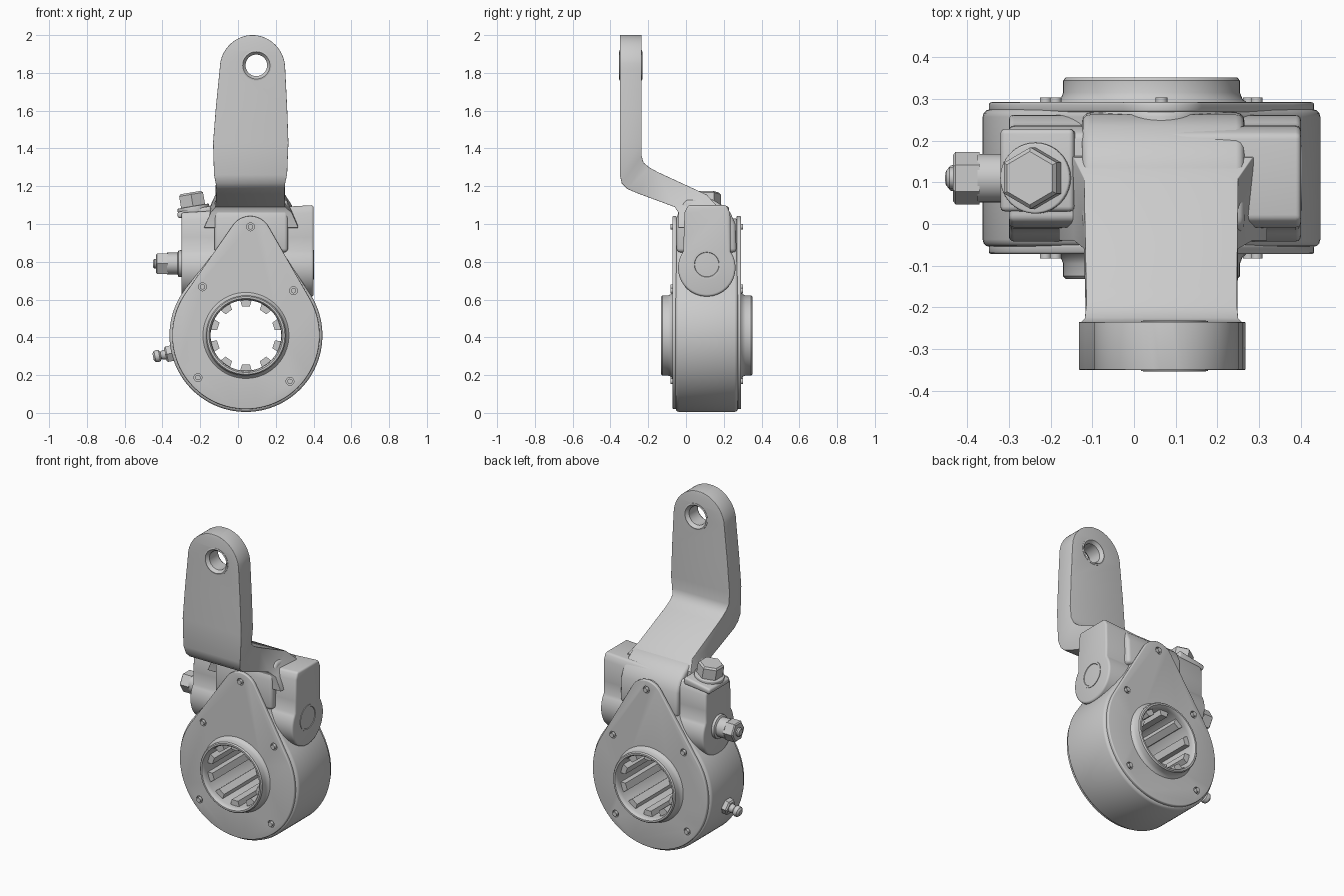
import bpy, bmesh, math
from mathutils import Vector, Matrix

if "Cube" in bpy.data.objects:
    bpy.data.objects.remove(bpy.data.objects["Cube"])

CX, CZ = 0.042, 0.41          # bore axis
WY, WZ = 0.11, 0.768          # worm shaft axis


def finish(name, bm, bevel=0, segs=3, angle=50):
    bmesh.ops.recalc_face_normals(bm, faces=bm.faces)
    me = bpy.data.meshes.new(name)
    bm.to_mesh(me)
    bm.free()
    ob = bpy.data.objects.new(name, me)
    bpy.context.collection.objects.link(ob)
    if bevel:
        m = ob.modifiers.new("bevel", 'BEVEL')
        m.width, m.segments = bevel, segs
        m.limit_method, m.angle_limit = 'ANGLE', math.radians(angle)
    return ob


def loft(name, sections, bevel=0, closed=False, **kw):
    """Skin a list of equal-length point rings."""
    bm = bmesh.new()
    rings = [[bm.verts.new(p) for p in s] for s in sections]
    n = len(rings[0])
    pairs = list(zip(rings, rings[1:])) + ([(rings[-1], rings[0])] if closed else [])
    for a, b in pairs:
        for i in range(n):
            j = (i + 1) % n
            bm.faces.new((a[i], a[j], b[j], b[i]))
    if not closed:
        bm.faces.new(rings[0])
        bm.faces.new(rings[-1])
    return finish(name, bm, bevel, **kw)


def prism(name, pts, axis, a, b, bevel=0, **kw):
    """Extrude a 2D outline: (x, z) along Y or (y, z) along X."""
    put = (lambda p, t: (p[0], t, p[1])) if axis == 'Y' else (lambda p, t: (t, p[0], p[1]))
    return loft(name, [[put(p, t) for p in pts] for t in (a, b)], bevel, **kw)


def lathe(name, prof, cx, cz, n=64):
    """Revolve a closed (radius, y) profile around a Y axis."""
    return loft(name, [[(cx + r * math.cos(math.tau * i / n), y, cz + r * math.sin(math.tau * i / n))
                        for i in range(n)] for r, y in prof], closed=True)


def rod(name, p, direction, steps, n=32, bevel=0):
    """Stepped rod: steps are (distance, radius) along a direction."""
    q = Vector(direction).to_track_quat('Z', 'Y')
    return loft(name, [[Vector(p) + q @ Vector((r * math.cos(math.tau * i / n),
                                               r * math.sin(math.tau * i / n), d))
                        for i in range(n)] for d, r in steps], bevel)


def arc(cx, cz, r, a0, a1, n):
    return [(cx + r * math.cos(a0 + (a1 - a0) * i / n), cz + r * math.sin(a0 + (a1 - a0) * i / n))
            for i in range(n + 1)]


def teardrop(R, r):
    """Outline around the big bore circle and the small top circle."""
    tx, tz = 0.065, 0.93
    d = Vector((tx - CX, tz - CZ))
    phi, off = math.atan2(d.y, d.x), math.acos((R - r) / d.length)
    return (arc(tx, tz, r, phi - off, phi + off, 20)
            + arc(CX, CZ, R, phi + off, phi + math.tau - off, 72))


def cut(ob, cutter):
    m = ob.modifiers.new("cut", 'BOOLEAN')
    m.operation, m.solver, m.object = 'DIFFERENCE', 'EXACT', cutter
    cutter.hide_render = True
    cutters.add(cutter)


cutters = set()
bore = rod("bore_cutter", (CX, -0.5, CZ), (0, 1, 0), [(0, 0.197), (1, 0.197)], 64)

# main teardrop casting
body = prism("housing_body", teardrop(0.405, 0.10), 'Y', -0.055, 0.275, 0.018)
cut(body, bore)

# front and back cover plates with rivet recesses
rivets = [(0.066, 0.985), (-0.188, 0.667), (0.294, 0.647), (-0.212, 0.187), (0.275, 0.167)]
for name, a, b, out in (("front_cover", -0.072, -0.05, -0.072), ("back_cover", 0.268, 0.292, 0.292)):
    plate = prism(name, teardrop(0.39, 0.112), 'Y', a, b, 0.006)
    cut(plate, bore)
    for x, z in rivets:
        cut(plate, rod("rivet_cutter", (x, out - 0.015, z), (0, 1, 0), [(0, 0.021), (0.03, 0.021)], 20))
        rod(name + "_rivet", (x, out - 0.011, z), (0, 1, 0), [(0, 0.014), (0.022, 0.014)], 16)

# hub sleeve with flared collars
lathe("hub_sleeve", [(0.187, -0.105), (0.19, -0.125), (0.196, -0.132), (0.206, -0.132), (0.212, -0.125),
                     (0.212, -0.095), (0.218, -0.08), (0.23, -0.07), (0.23, 0.29), (0.218, 0.30),
                     (0.212, 0.315), (0.212, 0.344), (0.206, 0.351), (0.196, 0.351), (0.19, 0.344),
                     (0.187, 0.325)], CX, CZ)
# internal spline teeth
for k in range(10):
    a = math.pi / 2 + k * math.tau / 10
    u, v = Vector((math.cos(a), math.sin(a))), Vector((-math.sin(a), math.cos(a)))
    c = Vector((CX, CZ))
    prism("spline_tooth", [c + u * r + v * w for r, w in
                           ((0.192, -0.032), (0.154, -0.021), (0.154, 0.021), (0.192, 0.032))],
          'Y', -0.09, 0.31)

# worm housing across the top: keyhole section, left shoulder slightly lower
key = (arc(WY, WZ, 0.152, math.radians(145), math.radians(395), 40)
       + [(0.236, 0.93), (0.234, 1.06), (0.215, 1.10), (0.01, 1.10), (-0.008, 1.06), (-0.012, 0.93)])
worm = prism("worm_housing", key, 'X', -0.30, 0.40, 0.012, angle=60)
for v in worm.data.vertices:
    if v.co.x < 0 and v.co.z > 1:
        v.co.z -= 0.04
cut(worm, bore)
# end plug ring on the right
rod("worm_plug", (0.39, WY, 0.785), (1, 0, 0), [(0, 0.078), (0.013, 0.078), (0.013, 0.066),
                                                 (0.007, 0.062), (0.007, 0.01)], 40)

# neck joining the arm to the body
prism("neck", [(0.268, 0.85), (0.262, 1.0), (0.235, 1.06), (0.19, 1.10), (0.14, 1.13), (0.0, 1.13),
               (-0.035, 1.08), (-0.05, 1.03), (-0.05, 0.85)], 'X', -0.125, 0.265, 0.02)

# cranked lever arm: front y,z / back y,z / left x, right x
rows = [(-0.04, 0.98, 0.17, 0.98, -0.18, 0.32), (-0.04, 1.06, 0.16, 1.10, -0.145, 0.285),
        (-0.06, 1.09, 0.11, 1.155, -0.12, 0.25), (-0.25, 1.16, -0.15, 1.275, -0.115, 0.247),
        (-0.31, 1.185, -0.195, 1.30, -0.115, 0.247), (-0.34, 1.215, -0.225, 1.325, -0.118, 0.25),
        (-0.35, 1.26, -0.235, 1.36, -0.127, 0.26)]
rows += [(-0.35, z, -0.235, z, l, r) for z, l, r in
         ((1.43, -0.132, 0.267), (1.62, -0.117, 0.26), (1.82, -0.097, 0.25))]
for d in range(10, 86, 5):
    t = math.radians(d)
    z, w = 1.82 + 0.18 * math.sin(t), 0.1735 * math.cos(t)
    rows.append((-0.35, z, -0.235, z, 0.0765 - w, 0.0765 + w))
arm = loft("lever_arm", [[(l, a, b), (r, a, b), (r, c, d), (l, c, d)] for a, b, c, d, l, r in rows], 0.018)
cut(arm, rod("pin_hole_cutter", (0.097, -0.6, 1.84), (0, 1, 0), [(0, 0.072), (0.6, 0.072)], 48))
# clevis pin bushing
lathe("pin_bushing", [(0.08, -0.352), (0.072, -0.354), (0.057, -0.335), (0.057, -0.25),
                      (0.072, -0.231), (0.08, -0.233)], 0.097, 1.84, 48)

# pad and tilted hex bolt on the left shoulder
pad = prism("bolt_pad", [(-0.318, 1.03), (-0.14, 1.05), (-0.145, 1.095), (-0.322, 1.063)],
            'Y', 0.03, 0.228, 0.012)
tilt = (-0.17, 0, 1)
rod("bolt_washer", (-0.232, 0.11, 1.06), tilt, [(0, 0.085), (0.035, 0.085)], 40, 0.005)
rod("hex_bolt", (-0.232, 0.11, 1.06), tilt, [(0, 0.074), (0.098, 0.074), (0.108, 0.064)], 6)

# adjuster shaft on the left: collar, hex and small tip
rod("adjuster_collar", (-0.27, WY, 0.79), (-1, 0, 0), [(0, 0.075), (0.045, 0.07), (0.05, 0.058), (0.105, 0.058)])
rod("adjuster_hex", (-0.37, WY, 0.79), (-1, 0, 0), [(0, 0.063), (0.058, 0.063), (0.064, 0.055)], 6)
rod("adjuster_tip", (-0.42, WY, 0.79), (-1, 0, 0), [(0, 0.026), (0.022, 0.026), (0.03, 0.018)], 24)

# grease fitting low on the left
gp, gd = (-0.32, WY, 0.322), (-1, 0, -0.2)
rod("grease_hex", gp, gd, [(0, 0.048), (0.058, 0.048), (0.066, 0.04)], 6)
rod("grease_nipple", gp, gd, [(0.05, 0.03), (0.08, 0.024), (0.09, 0.02), (0.098, 0.03), (0.11, 0.033),
                              (0.122, 0.03), (0.132, 0.018)], 24)

# apply modifiers, drop cutters, smooth shading with sharp edges
bpy.ops.object.select_all(action='DESELECT')
parts = [o for o in bpy.context.scene.objects if o not in cutters]
for o in parts:
    o.select_set(True)
bpy.context.view_layer.objects.active = parts[0]
bpy.ops.object.convert(target='MESH')
for c in cutters:
    bpy.data.objects.remove(c)
bpy.ops.object.shade_smooth_by_angle(angle=math.radians(35))
